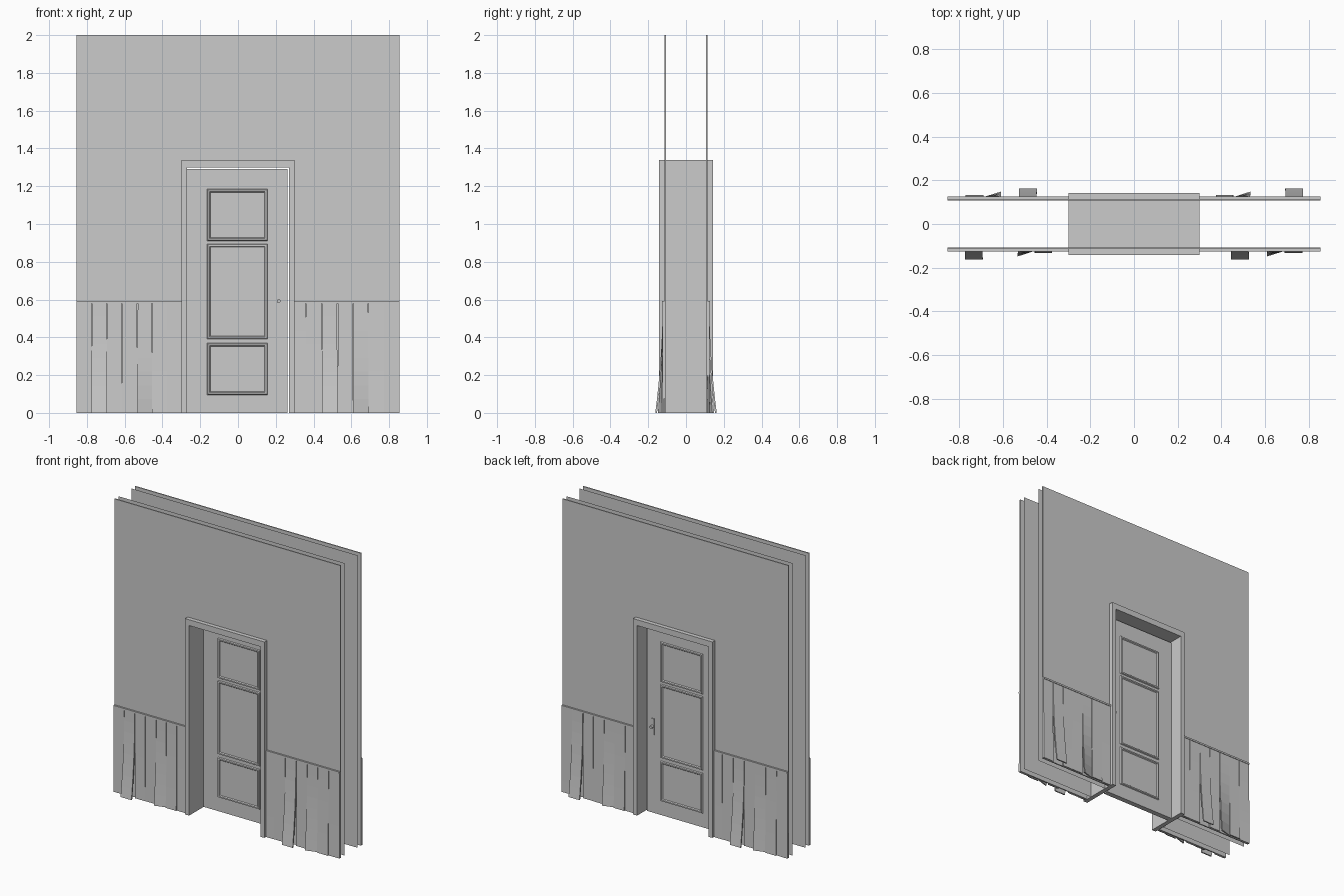
import bpy, bmesh, math, random
from mathutils import Matrix, Vector

if "Cube" in bpy.data.objects:
    bpy.data.objects.remove(bpy.data.objects["Cube"])

random.seed(4)


def finish(bm, name, recalc=True):
    if recalc:
        bmesh.ops.recalc_face_normals(bm, faces=bm.faces)
    me = bpy.data.meshes.new(name)
    bm.to_mesh(me)
    bm.free()
    ob = bpy.data.objects.new(name, me)
    bpy.context.collection.objects.link(ob)
    return ob


def prism(name, pts, y0, y1=None):
    """x/z outline facing -y, extruded along y when y1 is given."""
    bm = bmesh.new()
    f = bm.faces.new([bm.verts.new((x, y0, z)) for x, z in pts])
    f.normal_update()
    if f.normal.y > 0:
        f.normal_flip()
    if y1 is None:
        return finish(bm, name, False)
    ext = bmesh.ops.extrude_face_region(bm, geom=[f], use_keep_orig=True)
    vs = [v for v in ext["geom"] if isinstance(v, bmesh.types.BMVert)]
    bmesh.ops.translate(bm, verts=vs, vec=(0, y1 - y0, 0))
    return finish(bm, name)


def box(name, x0, x1, y0, y1, z0, z1):
    return prism(name, [(x0, z0), (x1, z0), (x1, z1), (x0, z1)], y0, y1)


def arch(w, h, iw, ih):
    return [(-w, 0), (-w, h), (w, h), (w, 0), (iw, 0), (iw, ih), (-iw, ih), (-iw, 0)]


def turn(ob):
    """Half turn about z puts a front part on the back."""
    ob.data.transform(Matrix.Rotation(math.pi, 4, 'Z'))


def plank(name, x0, x1, taper, left, right, top=0.582, n=8):
    """Board whose lower end curls out by left / right at its two edges.
    taper = (left, right) inset, narrowing the board towards the top."""
    bm = bmesh.new()
    rings = []
    for i in range(n + 1):
        t = i / n
        k = (1 - t) ** 1.9
        yl, yr, z = -0.1235 - left * k, -0.1235 - right * k, top * t
        a, b = x0 + taper[0] * t, x1 - taper[1] * t
        rings.append([bm.verts.new(p) for p in (
            (a, yl, z), (b, yr, z), (b, yr + 0.009, z), (a, yl + 0.009, z))])
    for a, b in zip(rings, rings[1:]):
        for j in range(4):
            k = (j + 1) % 4
            bm.faces.new((a[j], a[k], b[k], b[j]))
    bm.faces.new(rings[0])
    bm.faces.new(rings[-1])
    return finish(bm, name)


def panel_rim(name, x0, x1, z0, z1, y, s):
    """Raised bevelled moulding: nested rectangles at changing heights."""
    bm = bmesh.new()
    loops = []
    for ins, h in ((0, 0), (0.004, 0.007), (0.013, 0.007), (0.018, 0.0005)):
        loops.append([bm.verts.new((x, y + s * h, z)) for x, z in (
            (x0 + ins, z0 + ins), (x1 - ins, z0 + ins),
            (x1 - ins, z1 - ins), (x0 + ins, z1 - ins))])
    for a, b in zip(loops, loops[1:]):
        for j in range(4):
            k = (j + 1) % 4
            q = (a[j], a[k], b[k], b[j])
            bm.faces.new(q if s < 0 else q[::-1])
    return finish(bm, name, False)


def cylinder(name, c, r, depth, axis):
    bm = bmesh.new()
    rot = Vector((0, 0, 1)).rotation_difference(Vector(axis)).to_matrix().to_4x4()
    bmesh.ops.create_cone(bm, cap_ends=True, segments=16, radius1=r, radius2=r,
                          depth=depth, matrix=Matrix.Translation(c) @ rot)
    return finish(bm, name)


# board edges and the outward curl of the loose boards (index: left, right)
left_edges = [-0.855, -0.775, -0.693, -0.615, -0.533, -0.455, -0.375, -0.30]
left_loose = {1: (0.039, 0.039), 4: (0.025, 0.0), 5: (0.009, 0.009)}
right_edges = [0.30, 0.36, 0.445, 0.527, 0.61, 0.69, 0.772, 0.855]
right_loose = {2: (0.039, 0.039), 4: (0.025, 0.0), 5: (0.009, 0.009)}

# walls (outer slab and inner lining) and wainscot, front and back
for side in ("front", "back"):
    parts = [prism(side + "_wall", arch(0.855, 2.0, 0.285, 1.32), -0.115, -0.107),
             prism(side + "_wall_lining", arch(0.855, 2.0, 0.285, 1.32), -0.07)]
    for label, edges, loose in (("left", left_edges, left_loose),
                                ("right", right_edges, right_loose)):
        parts.append(box(f"{side}_{label}_rail", edges[0], edges[-1],
                         -0.127, -0.113, 0.58, 0.592))
        for i, (a, b) in enumerate(zip(edges, edges[1:])):
            l, r = loose.get(i, (random.uniform(0, 0.003), random.uniform(0, 0.003)))
            taper = (random.uniform(0, 0.003) if i else 0,
                     random.uniform(0, 0.003) if i < 6 else 0)
            parts.append(plank(f"{side}_{label}_board_{i + 1}", a, b, taper, l, r))
    if side == "back":
        for p in parts:
            turn(p)

# door frame through both walls
prism("door_frame", arch(0.30, 1.34, 0.27, 1.30), -0.143, 0.143)

# door leaf with a small gap at the top and latch side
Y0, Y1 = 0.015, 0.05
box("door_leaf", -0.27, 0.261, Y0, Y1, 0.0, 1.292)
for i, (z0, z1) in enumerate(((0.095, 0.37), (0.39, 0.895), (0.91, 1.185))):
    panel_rim(f"front_panel_rim_{i + 1}", -0.163, 0.157, z0, z1, Y0, -1)
    panel_rim(f"back_panel_rim_{i + 1}", -0.163, 0.157, z0, z1, Y1, 1)

# knob on the front, plate with knob on the back
cylinder("front_knob", (0.215, Y0 - 0.01, 0.592), 0.010, 0.022, (0, 1, 0))
box("back_handle_plate", 0.205, 0.225, Y1 - 0.001, Y1 + 0.005, 0.535, 0.645)
cylinder("back_knob", (0.215, Y1 + 0.014, 0.592), 0.010, 0.022, (0, 1, 0))
